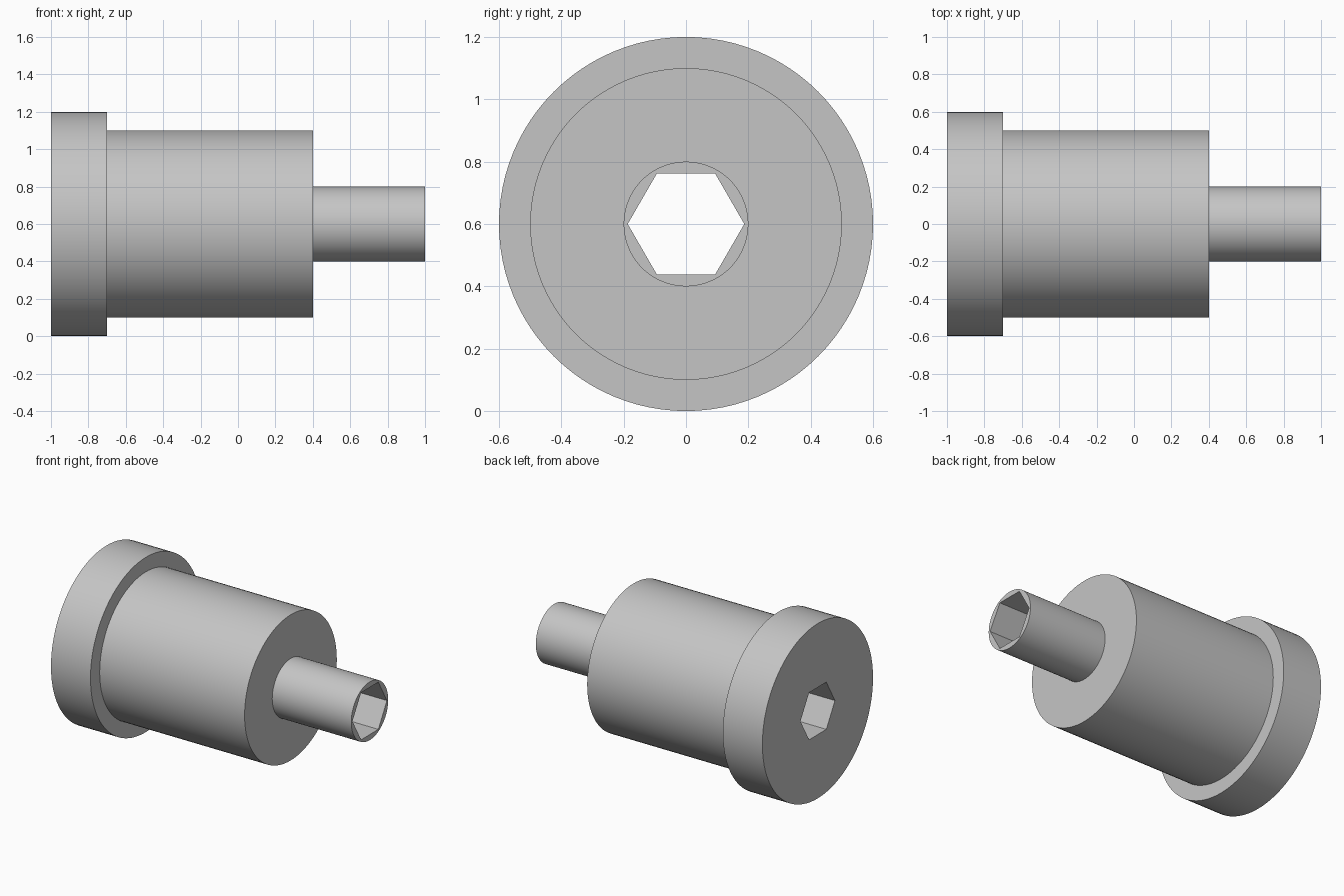
import bpy, bmesh
from math import cos, sin, pi, radians

cube = bpy.data.objects.get("Cube")
if cube:
    bpy.data.objects.remove(cube, do_unlink=True)

SEGMENTS = 96      # multiple of six, so bore corners land on ring vertices
CENTRE_Z = 0.6
BORE_RADIUS = 0.187


def circle(radius):
    return lambda a: radius


def hexagon(radius):
    return lambda a: radius * cos(pi / 6) / cos(a % (pi / 3) - pi / 6)


# Plain grey metal
metal = bpy.data.materials.new("grey_metal")
metal.use_nodes = True
grey = (0.56, 0.56, 0.56, 1)
metal.diffuse_color = grey
metal.node_tree.nodes["Principled BSDF"].inputs["Base Color"].default_value = grey

# Closed section along x: bore end, flange, body, spindle, bore end
section = [
    (-1, hexagon(BORE_RADIUS)),
    (-1, circle(0.6)), (-0.7, circle(0.6)),
    (-0.7, circle(0.5)), (0.4, circle(0.5)),
    (0.4, circle(0.2)), (1, circle(0.2)),
    (1, hexagon(BORE_RADIUS)),
]

bm = bmesh.new()
rings = []
for x, radius in section:
    ring = []
    for i in range(SEGMENTS):
        a = 2 * pi * i / SEGMENTS
        # keep exact corner angles stable under the modulo
        r = radius(a + 1e-9)
        ring.append(bm.verts.new((x, r * cos(a), CENTRE_Z + r * sin(a))))
    rings.append(ring)

# Join every ring to the next; the last joins the first through the bore
for k, ring in enumerate(rings):
    other = rings[(k + 1) % len(rings)]
    for i in range(SEGMENTS):
        j = (i + 1) % SEGMENTS
        bm.faces.new((ring[i], ring[j], other[j], other[i]))
bmesh.ops.recalc_face_normals(bm, faces=bm.faces)

mesh = bpy.data.meshes.new("flanged_bushing")
bm.to_mesh(mesh)
bm.free()
mesh.materials.append(metal)
bushing = bpy.data.objects.new("flanged_bushing", mesh)
bpy.context.collection.objects.link(bushing)

# Smooth barrels with crisp rims and bore edges
bpy.ops.object.select_all(action="DESELECT")
bushing.select_set(True)
bpy.context.view_layer.objects.active = bushing
bpy.ops.object.shade_smooth_by_angle(angle=radians(30))
